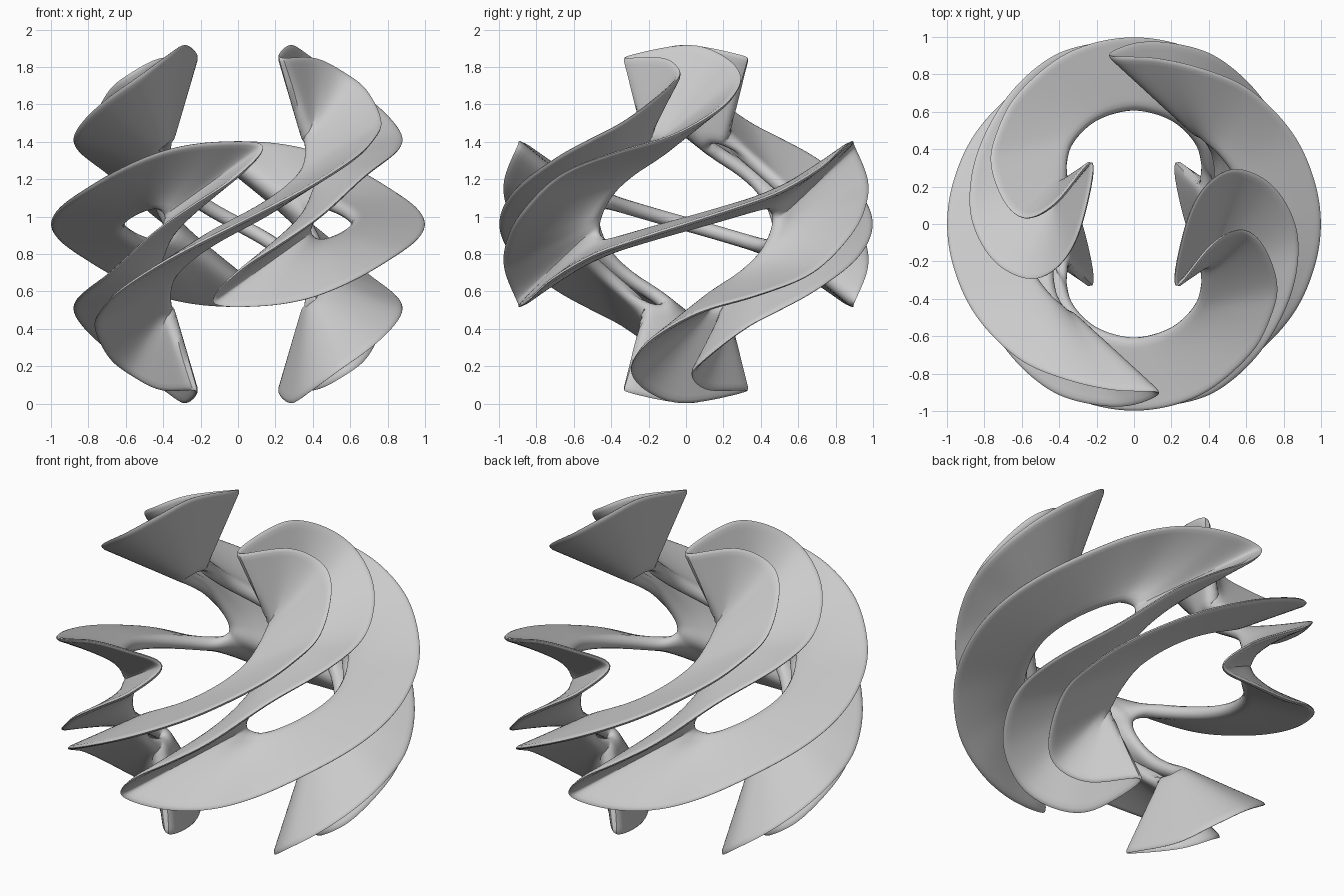
import bpy, math
from mathutils import Vector

if "Cube" in bpy.data.objects:
    bpy.data.objects.remove(bpy.data.objects["Cube"])

# One quarter of the outer edge (on a unit sphere), front axis -> right axis
OUTER = [(0, -1, 0), (.35, -.92, .18), (.62, -.70, .35), (.73, -.50, .46),
         (.767, -.32, .555), (.69, -.11, .715), (.57, -.03, .81), (.41, -.12, .89),
         (.22, -.34, .89), (.28, 0, .96), (.38, .20, .90), (.53, .295, .79),
         (.70, .24, .67), (.82, .10, .56), (.88, -.10, .46), (.84, -.38, .38),
         (.68, -.68, .26), (.45, -.89, .05), (.22, -.965, -.11), (.01, -.97, -.25),
         (-.14, -.90, -.42), (.10, -.89, -.44), (.37, -.83, -.40), (.62, -.72, -.30),
         (.84, -.50, -.17), (.96, -.25, -.08), (1, 0, 0)]
# Matching quarter of the relaxed inner edge
INNER = [(0, -.61, 0), (.11, -.59, .06), (.21, -.55, .13), (.29, -.48, .20),
         (.34, -.41, .27), (.36, -.34, .33), (.375, -.28, .38), (.385, -.22, .41),
         (.39, -.17, .43), (.395, -.14, .43), (.405, -.125, .42), (.415, -.13, .41),
         (.42, -.15, .395), (.43, -.18, .37), (.43, -.23, .335), (.43, -.28, .29),
         (.43, -.34, .225), (.42, -.395, .15), (.405, -.44, .07), (.39, -.465, .01),
         (.385, -.47, -.03), (.39, -.46, -.06), (.42, -.42, -.085), (.46, -.37, -.095),
         (.53, -.27, -.075), (.59, -.13, -.035), (.61, 0, 0)]
STEPS, ROWS, CENTRE = 8, 16, .96


def full_loop(quarter):
    """Complete the closed edge with three half-turn symmetries."""
    q = [Vector(p) for p in quarter]
    half = q[:-1] + [Vector((p.x, -p.y, -p.z)) for p in reversed(q)][:-1]
    return half + [Vector((-p.x, -p.y, p.z)) for p in half]


def spline(pts):
    """Closed Catmull-Rom curve."""
    n, out = len(pts), []
    for i in range(n):
        a, b, c, d = (pts[(i + k) % n] for k in (-1, 0, 1, 2))
        for j in range(STEPS):
            t = j / STEPS
            out.append(.5 * (2 * b + (c - a) * t + (2 * a - 5 * b + 4 * c - d) * t * t
                             + (3 * b - a - 3 * c + d) * t ** 3))
    return out


def relax(c, times):
    for _ in range(times):
        c = [(c[i - 1] + 2 * c[i] + c[(i + 1) % len(c)]) / 4 for i in range(len(c))]
    return c


outer = relax(spline(full_loop(OUTER)), 3)
inner = relax(spline(full_loop(INNER)), 20)
n = len(outer)

# Sheet spanning the two edges
S = [(1 - math.cos(math.pi * k / ROWS)) / 2 for k in range(ROWS + 1)]
grid = [[outer[i].lerp(inner[i], s) for s in S] for i in range(n)]


def normal(i, k):
    dt = grid[(i + 1) % n][k] - grid[i - 1][k]
    ds = grid[i][min(k + 1, ROWS)] - grid[i][max(k - 1, 0)]
    return dt.cross(ds).normalized()


def half_thickness(s):
    round_out = math.sqrt(min(1, s / .03))
    round_in = math.sqrt(max(0, 1 - max(0, (s - .88) / .12) ** 2))
    return (.010 + .032 * s) * round_out * round_in


# Thickened ribbon: one closed section per step along the loop
verts, faces, ring = [], [], 2 * ROWS
for i in range(n):
    off = [normal(i, k) * half_thickness(S[k]) for k in range(ROWS + 1)]
    sec = [grid[i][k] + off[k] for k in range(ROWS + 1)]
    sec += [grid[i][k] - off[k] for k in range(ROWS - 1, 0, -1)]
    verts += [(p.x, p.y, p.z + CENTRE) for p in sec]
for i in range(n):
    for k in range(ring):
        a, b = i * ring, ((i + 1) % n) * ring
        k2 = (k + 1) % ring
        faces.append((a + k, a + k2, b + k2, b + k))

mesh = bpy.data.meshes.new("twisted_ribbon")
mesh.from_pydata(verts, [], faces)
mesh.update()
ribbon = bpy.data.objects.new("twisted_ribbon", mesh)
bpy.context.collection.objects.link(ribbon)
bpy.context.view_layer.objects.active = ribbon
ribbon.select_set(True)
bpy.ops.object.mode_set(mode='EDIT')
bpy.ops.mesh.select_all(action='SELECT')
bpy.ops.mesh.normals_make_consistent(inside=False)
bpy.ops.object.mode_set(mode='OBJECT')
bpy.ops.object.shade_smooth_by_angle(angle=math.radians(50))
